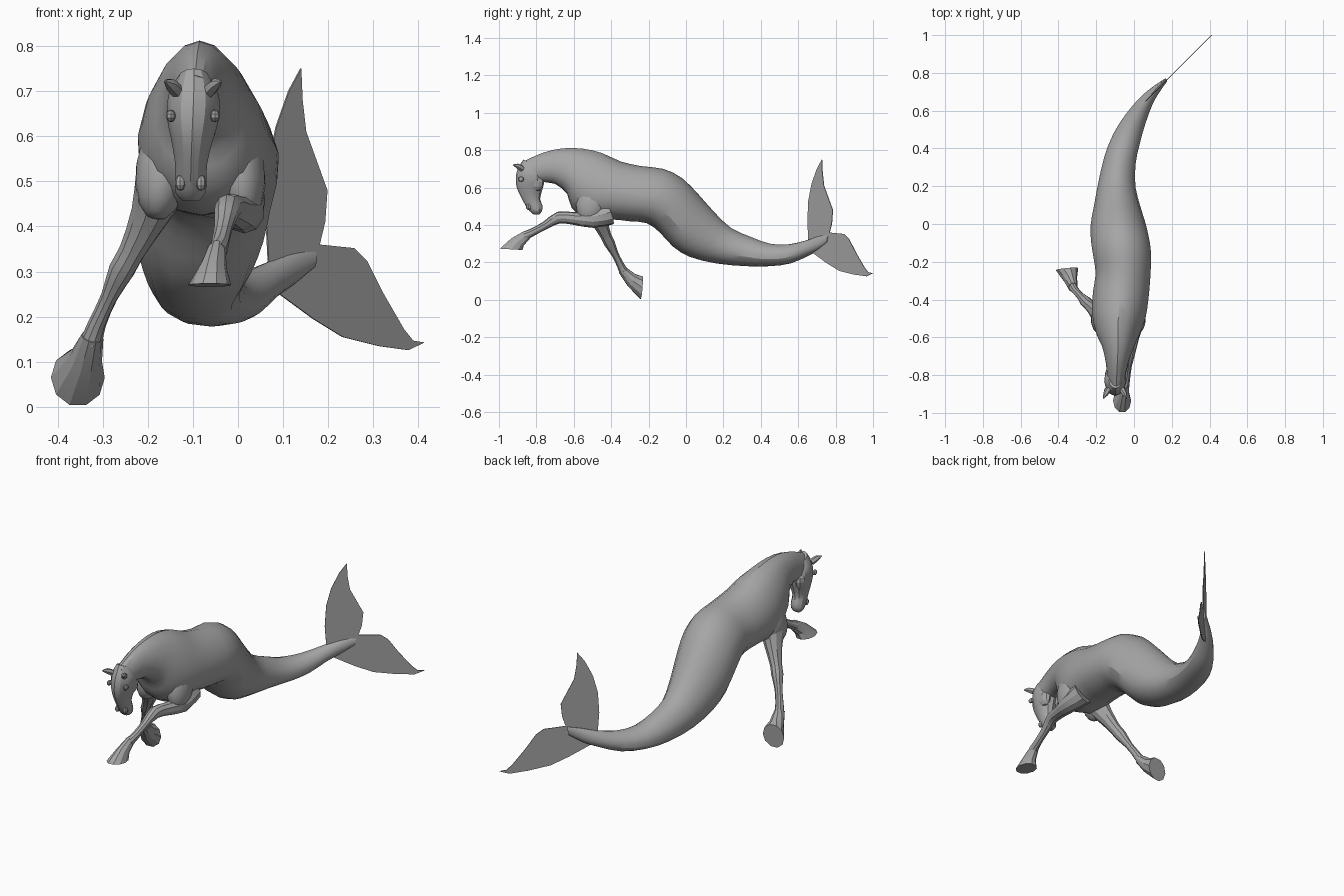
import bpy, bmesh, math
from mathutils import Vector as V

grey = bpy.data.materials.new("stone_grey")
grey.diffuse_color = (0.38, 0.38, 0.38, 1)


def finish(name, bm, angle=28):
    bmesh.ops.recalc_face_normals(bm, faces=bm.faces)
    me = bpy.data.meshes.new(name)
    bm.to_mesh(me)
    bm.free()
    me.materials.append(grey)
    ob = bpy.data.objects.new(name, me)
    bpy.context.collection.objects.link(ob)
    bpy.ops.object.select_all(action='DESELECT')
    ob.select_set(True)
    bpy.context.view_layer.objects.active = ob
    bpy.ops.object.shade_smooth_by_angle(angle=math.radians(angle))
    return ob


def smooth_rows(rows, steps):
    """Catmull-Rom interpolation between rows of numbers."""
    out = []
    for i in range(len(rows) - 1):
        a, b, c, d = (rows[max(i - 1, 0)], rows[i], rows[i + 1],
                      rows[min(i + 2, len(rows) - 1)])
        for s in range(steps):
            t = s / steps
            out.append([0.5 * (2 * q + (r - p) * t + (2 * p - 5 * q + 4 * r - w) * t * t
                               + (3 * q - p - 3 * r + w) * t ** 3)
                        for p, q, r, w in zip(a, b, c, d)])
    return out + [list(rows[-1])]


def loft(name, rings, angle=28):
    bm = bmesh.new()
    vs = [[bm.verts.new(p) for p in ring] for ring in rings]
    n = len(vs[0])
    for a, b in zip(vs, vs[1:]):
        for i in range(n):
            bm.faces.new((a[i], a[(i + 1) % n], b[(i + 1) % n], b[i]))
    bm.faces.new(vs[0])
    bm.faces.new(vs[-1])
    return finish(name, bm, angle)


def ring(c, u, w, n, taper=0.0):
    pts = []
    for i in range(n):
        a = math.tau * i / n
        pts.append(c + u * math.cos(a) * (1 - taper * math.sin(a)) + w * math.sin(a))
    return pts


def slab_loft(name, rows, n, steps, taper):
    """Rows: upper y, z, lower y, z, centre x, half width."""
    rows = smooth_rows(rows, steps)
    tops = [V((r[4], r[0], r[1])) for r in rows]
    lows = [V((r[4], r[2], r[3])) for r in rows]
    mids = [(a + b) / 2 for a, b in zip(tops, lows)]
    rings = []
    for i, r in enumerate(rows):
        t = mids[min(i + 1, len(mids) - 1)] - mids[max(i - 1, 0)]
        up = (tops[i] - lows[i]) / 2
        rings.append(ring(mids[i], t.cross(up).normalized() * r[5], up, n, taper))
    return loft(name, rings)


def tube(name, rows, n=10, steps=2):
    """Rows: x, y, z, radius."""
    rows = smooth_rows(rows, steps)
    pts = [V(r[:3]) for r in rows]
    rings = []
    for i, r in enumerate(rows):
        t = (pts[min(i + 1, len(pts) - 1)] - pts[max(i - 1, 0)]).normalized()
        u = t.cross(V((0.3, 0.5, 1))).normalized()
        rings.append(ring(pts[i], u * r[3] * 0.95, t.cross(u) * r[3], n))
    return loft(name, rings)


def ball(name, c, size, tilt=(0, 0, 0), seg=14):
    bm = bmesh.new()
    bmesh.ops.create_uvsphere(bm, u_segments=seg, v_segments=seg // 2 + 1, radius=1)
    ob = finish(name, bm)
    ob.location, ob.scale, ob.rotation_euler = c, size, tilt
    return ob


# Neck, torso and fish tail in one sweep
slab_loft("body", [
    (-0.88, 0.735, -0.78, 0.63, -0.095, 0.045),
    (-0.77, 0.785, -0.70, 0.62, -0.09, 0.06),
    (-0.66, 0.81, -0.635, 0.565, -0.085, 0.085),
    (-0.55, 0.808, -0.61, 0.49, -0.085, 0.115),
    (-0.45, 0.785, -0.52, 0.425, -0.08, 0.142),
    (-0.35, 0.74, -0.40, 0.43, -0.07, 0.148),
    (-0.24, 0.715, -0.30, 0.42, -0.058, 0.145),
    (-0.12, 0.70, -0.21, 0.41, -0.062, 0.153),
    (-0.02, 0.65, -0.14, 0.36, -0.075, 0.153),
    (0.07, 0.56, -0.07, 0.285, -0.085, 0.145),
    (0.15, 0.47, 0.02, 0.23, -0.09, 0.125),
    (0.24, 0.385, 0.16, 0.195, -0.092, 0.10),
    (0.35, 0.335, 0.32, 0.18, -0.075, 0.085),
    (0.45, 0.30, 0.45, 0.18, -0.04, 0.075),
    (0.55, 0.297, 0.56, 0.195, 0.008, 0.058),
    (0.65, 0.32, 0.65, 0.235, 0.065, 0.038),
    (0.72, 0.345, 0.71, 0.27, 0.12, 0.022),
    (0.77, 0.358, 0.755, 0.31, 0.17, 0.008)], 16, 2, 0.14)

# Head, from crown down to muzzle
slab_loft("head", [
    (-0.87, 0.75, -0.79, 0.715, -0.098, 0.035),
    (-0.90, 0.70, -0.765, 0.68, -0.098, 0.056),
    (-0.91, 0.65, -0.757, 0.635, -0.10, 0.058),
    (-0.905, 0.60, -0.768, 0.59, -0.102, 0.047),
    (-0.88, 0.545, -0.78, 0.54, -0.104, 0.036),
    (-0.855, 0.50, -0.768, 0.505, -0.105, 0.035),
    (-0.835, 0.473, -0.77, 0.475, -0.105, 0.033),
    (-0.815, 0.457, -0.785, 0.457, -0.105, 0.018)], 12, 2, 0.1)

# Paired ears, eyes, jaws and nostrils
for s, side in ((-1, "right"), (1, "left")):
    cx = -0.1
    tube(side + "_ear", [(cx + s * 0.035, -0.875, 0.70, 0.016),
                         (cx + s * 0.05, -0.90, 0.715, 0.014),
                         (cx + s * 0.062, -0.925, 0.722, 0.002)], 6, 2)
    ball(side + "_eye", (cx + s * 0.049, -0.882, 0.645), (0.011, 0.016, 0.014), seg=8)
    ball(side + "_jaw", (cx + s * 0.028, -0.80, 0.63), (0.026, 0.042, 0.05), seg=10)
    ball(side + "_nostril", (cx - 0.005 + s * 0.023, -0.842, 0.497), (0.012, 0.014, 0.018), seg=8)

# Shoulder muscles
ball("right_shoulder", (-0.165, -0.50, 0.53), (0.062, 0.085, 0.12), (-0.3, 0.15, 0))
ball("left_shoulder", (0.0, -0.50, 0.53), (0.06, 0.085, 0.12), (-0.3, -0.15, 0))

# Front legs: one swept down and back, one reaching forward
tube("right_leg", [
    (-0.165, -0.50, 0.50, 0.068), (-0.195, -0.465, 0.425, 0.046),
    (-0.235, -0.43, 0.345, 0.031), (-0.257, -0.41, 0.305, 0.031),
    (-0.285, -0.38, 0.245, 0.02), (-0.312, -0.35, 0.185, 0.021),
    (-0.325, -0.33, 0.145, 0.026)])
tube("left_leg", [
    (0.0, -0.41, 0.46, 0.062), (0.015, -0.50, 0.43, 0.046),
    (-0.005, -0.60, 0.435, 0.034), (-0.022, -0.68, 0.44, 0.032),
    (-0.032, -0.75, 0.40, 0.022), (-0.04, -0.82, 0.362, 0.021),
    (-0.048, -0.86, 0.343, 0.025)])


def hoof(name, top, mid, sole, axis_top, axis_sole, size):
    """Flared hoof ending in a flat oval sole."""
    rings = []
    for c, f, k in ((top, 0.0, 0.42), (mid, 0.5, 0.62), (sole, 1.0, 1.0)):
        n = V(axis_top).normalized().lerp(V(axis_sole).normalized(), f).normalized()
        u = V((1, 0, 0))
        u = (u - n * u.dot(n)).normalized()
        rings.append(ring(V(c), u * size[0] * k, n.cross(u) * size[1] * k, 10))
    loft(name, rings)


hoof("right_hoof", (-0.323, -0.335, 0.155), (-0.338, -0.29, 0.105), (-0.355, -0.238, 0.065),
     (-0.2, 0.4, -0.8), (-0.1, 1, -0.08), (0.06, 0.064))
hoof("left_hoof", (-0.047, -0.85, 0.347), (-0.055, -0.90, 0.31), (-0.063, -0.935, 0.27),
     (-0.1, -0.8, -0.5), (0, -0.06, -1), (0.048, 0.064))

# Two thin tail flukes lying in one slanted vertical plane
def fluke(name, outline):
    bm = bmesh.new()
    vs = [bm.verts.new((y - 0.588, y, z)) for y, z in outline]
    face = bm.faces.new(vs)
    off = V((1, -1, 0)).normalized() * 0.002
    new = bmesh.ops.extrude_face_region(bm, geom=[face])["geom"]
    for v in new:
        if isinstance(v, bmesh.types.BMVert):
            v.co += off * 2
    bmesh.ops.translate(bm, verts=bm.verts, vec=-off)
    finish(name, bm)


fluke("upper_fluke", [(0.68, 0.25), (0.655, 0.32), (0.65, 0.42), (0.655, 0.53), (0.672, 0.62),
                      (0.70, 0.70), (0.727, 0.75), (0.73, 0.68), (0.738, 0.61), (0.785, 0.48),
                      (0.78, 0.41), (0.768, 0.36)])
fluke("lower_fluke", [(0.768, 0.36), (0.845, 0.352), (0.872, 0.325), (0.91, 0.25), (0.955, 0.172),
                      (0.975, 0.147), (1.0, 0.143), (0.965, 0.126), (0.90, 0.135), (0.82, 0.155),
                      (0.755, 0.195), (0.68, 0.25)])
